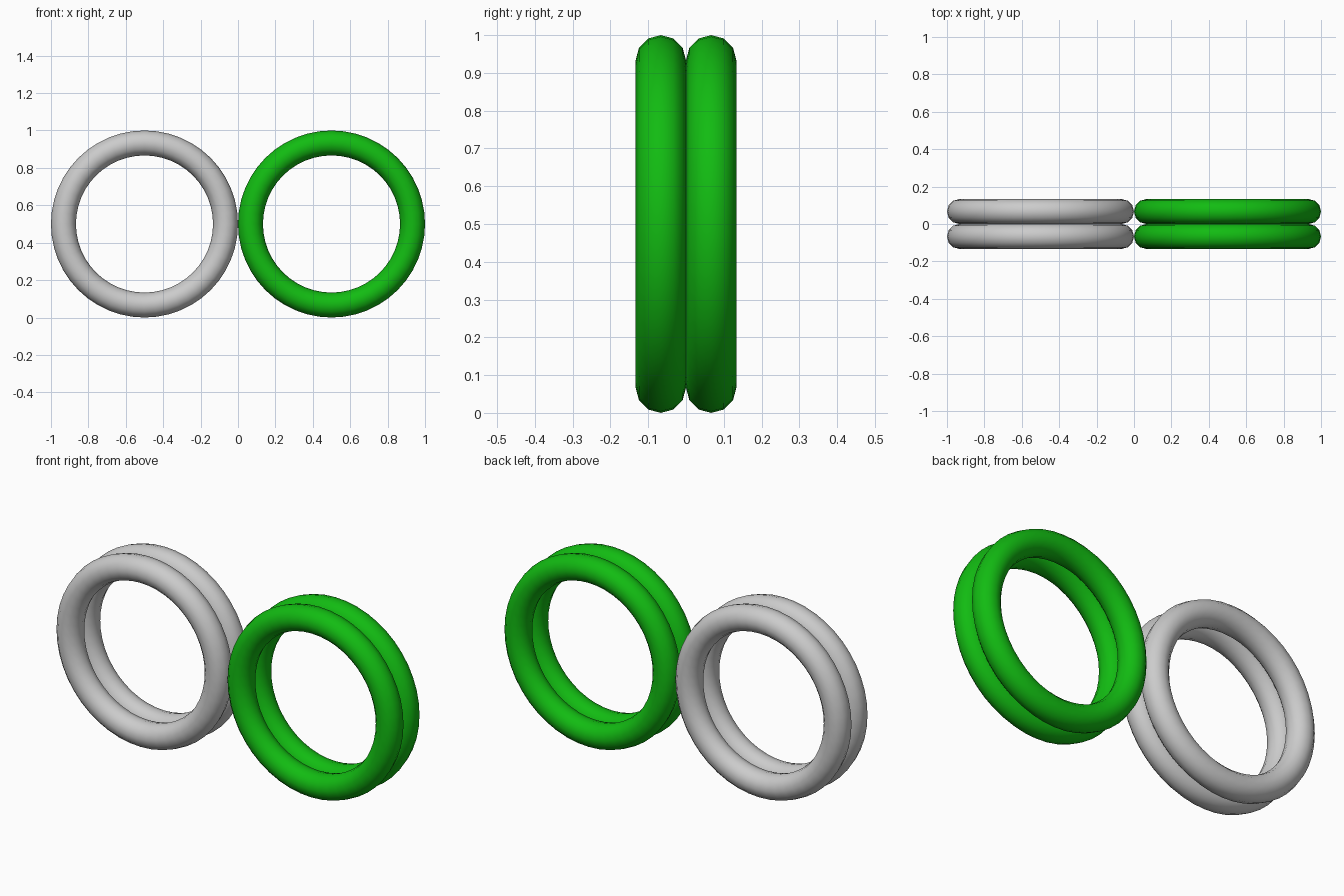
import bpy
from math import pi

if "Cube" in bpy.data.objects:
    bpy.data.objects.remove(bpy.data.objects["Cube"])

MINOR = 0.0667           # tube radius
MAJOR = 0.5 - MINOR      # ring radius to tube centre

green = bpy.data.materials.new("green")
green.diffuse_color = (0.006, 0.5, 0.006, 1)
green.use_nodes = True
green.node_tree.nodes["Principled BSDF"].inputs["Base Color"].default_value = green.diffuse_color


def ring(name, x, y, material=None):
    bpy.ops.mesh.primitive_torus_add(
        major_radius=MAJOR, minor_radius=MINOR,
        major_segments=48, minor_segments=12,
        location=(x, y, 0.5), rotation=(pi / 2, 0, 0))
    obj = bpy.context.object
    obj.name = name
    bpy.ops.object.shade_smooth()
    if material:
        obj.data.materials.append(material)


# Two pairs of upright rings, touching side by side
for side, x, mat in (("left", -0.5, None), ("right", 0.5, green)):
    for depth, y in (("front", -MINOR), ("back", MINOR)):
        ring(f"{side}_{depth}_ring", x, y, mat)
